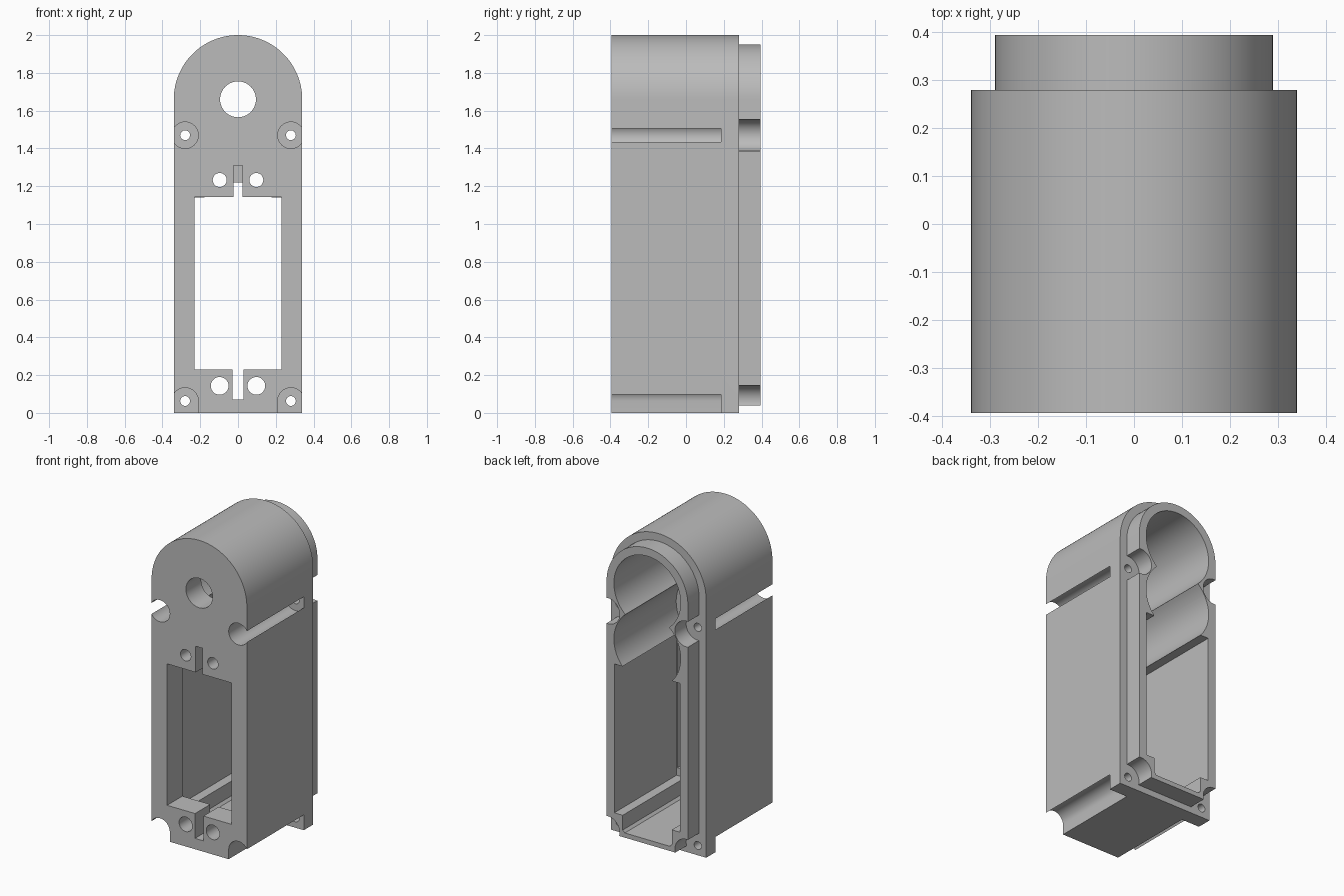
import bpy, bmesh
from math import sin, cos, pi, acos, sqrt

cube = bpy.data.objects.get("Cube")
if cube:
    bpy.data.objects.remove(cube, do_unlink=True)

grey = bpy.data.materials.new("plain grey")
grey.use_nodes = True
colour = (0.5, 0.5, 0.5, 1)
grey.diffuse_color = colour
grey.node_tree.nodes["Principled BSDF"].inputs["Base Color"].default_value = colour


def prism(name, profile, y0, y1):
    """Extrude an (x, z) outline from y0 to y1."""
    bm = bmesh.new()
    face = bm.faces.new([bm.verts.new((x, y0, z)) for x, z in profile])
    moved = bmesh.ops.extrude_face_region(bm, geom=[face])["geom"]
    verts = [v for v in moved if isinstance(v, bmesh.types.BMVert)]
    bmesh.ops.translate(bm, verts=verts, vec=(0, y1 - y0, 0))
    bmesh.ops.recalc_face_normals(bm, faces=bm.faces)
    mesh = bpy.data.meshes.new(name)
    bm.to_mesh(mesh)
    bm.free()
    mesh.materials.append(grey)
    obj = bpy.data.objects.new(name, mesh)
    bpy.context.collection.objects.link(obj)
    return obj


def arc(cx, cz, r, a0, a1, n):
    return [(cx + r * cos(a0 + (a1 - a0) * i / n), cz + r * sin(a0 + (a1 - a0) * i / n))
            for i in range(n + 1)]


def circle(cx, cz, r, n=40):
    return arc(cx, cz, r, 0, 2 * pi, n)[:-1]


def rect(x0, x1, z0, z1):
    return [(x0, z0), (x1, z0), (x1, z1), (x0, z1)]


def arch(half, bottom):
    return [(-half, bottom), (half, bottom)] + arc(0, BORE_Z, half, 0, pi, 64)


def combine(target, tool, operation="DIFFERENCE"):
    mod = target.modifiers.new("combine", "BOOLEAN")
    mod.operation, mod.solver, mod.object = operation, "EXACT", tool
    bpy.context.view_layer.objects.active = target
    bpy.ops.object.modifier_apply(modifier=mod.name)
    bpy.data.objects.remove(tool, do_unlink=True)


def cut(target, profile, y0, y1):
    combine(target, prism("cutter", profile, y0, y1))


BORE_Z, LOW_Z, BORE_R = 1.66, 1.3, 0.238
FRONT, BACK, END = -0.395, 0.28, 0.395
WALL = -0.24
screws = [(s * 0.28, z) for s in (-1, 1) for z in (0.063, 1.47)]

# Main housing and the stepped rear lip with its screw scallops
housing = prism("housing", arch(0.34, 0), FRONT, BACK)
lip = prism("rear_lip", arch(0.29, 0.04), 0.2, END)
for x, z in screws:
    cut(lip, circle(x, z, 0.083), 0.1, 0.5)
combine(housing, lip, "UNION")

# Hollow interior: two overlapping bores above a box with corner bosses
mid = (BORE_Z - LOW_Z) / 2
cusp = acos(mid / BORE_R)
top = 1.14
low_end = -acos(sqrt(BORE_R ** 2 - (LOW_Z - top) ** 2) / BORE_R)
half = arc(0, BORE_Z, BORE_R, pi / 2, -pi / 2 + cusp, 32)
half += arc(0, LOW_Z, BORE_R, pi / 2 - cusp, low_end, 20)[1:]
half += [(0.235, top), (0.235, 0.18), (0.175, 0.18), (0.175, 0.085), (0.16, 0.07)]
cavity = half + [(-x, z) for x, z in reversed(half[1:])]
cut(housing, cavity, WALL, 0.5)

# Front window with its slots
window = [(-0.229, 0.23), (-0.03, 0.23), (-0.03, 0.07), (0.03, 0.07), (0.03, 0.23), (0.229, 0.23),
          (0.229, 1.142), (0.025, 1.142), (0.025, 1.22), (-0.025, 1.22), (-0.025, 1.142), (-0.229, 1.142)]
cut(housing, window, -0.5, -0.2)
cut(housing, rect(-0.025, 0.025, 1.2, 1.31), -0.5, -0.31)

# Shaft hole and mounting holes
cut(housing, circle(0, BORE_Z, 0.095), -0.5, -0.2)
for s in (-1, 1):
    cut(housing, circle(s * 0.097, 1.233, 0.037, 32), -0.5, -0.2)
    cut(housing, circle(s * 0.097, 0.143, 0.047, 32), -0.5, -0.2)

# Corner screw channels, open at the sides, with through holes
for x, z in screws:
    channel = circle(x, z, 0.07)
    if z < 1:
        s = 1 if x > 0 else -1
        channel = arc(0, 0, 0.07, 0, pi, 20) + [(-0.07, -0.1), (0.1, -0.1), (0.1, 0)]
        channel = [(x + s * u, z + v) for u, v in channel]
    cut(housing, channel, -0.5, 0.185)
    cut(housing, circle(x, z, 0.026, 24), 0.1, 0.3)

bpy.ops.object.select_all(action="DESELECT")
housing.select_set(True)
bpy.context.view_layer.objects.active = housing
bpy.ops.object.shade_smooth_by_angle(angle=0.5)
